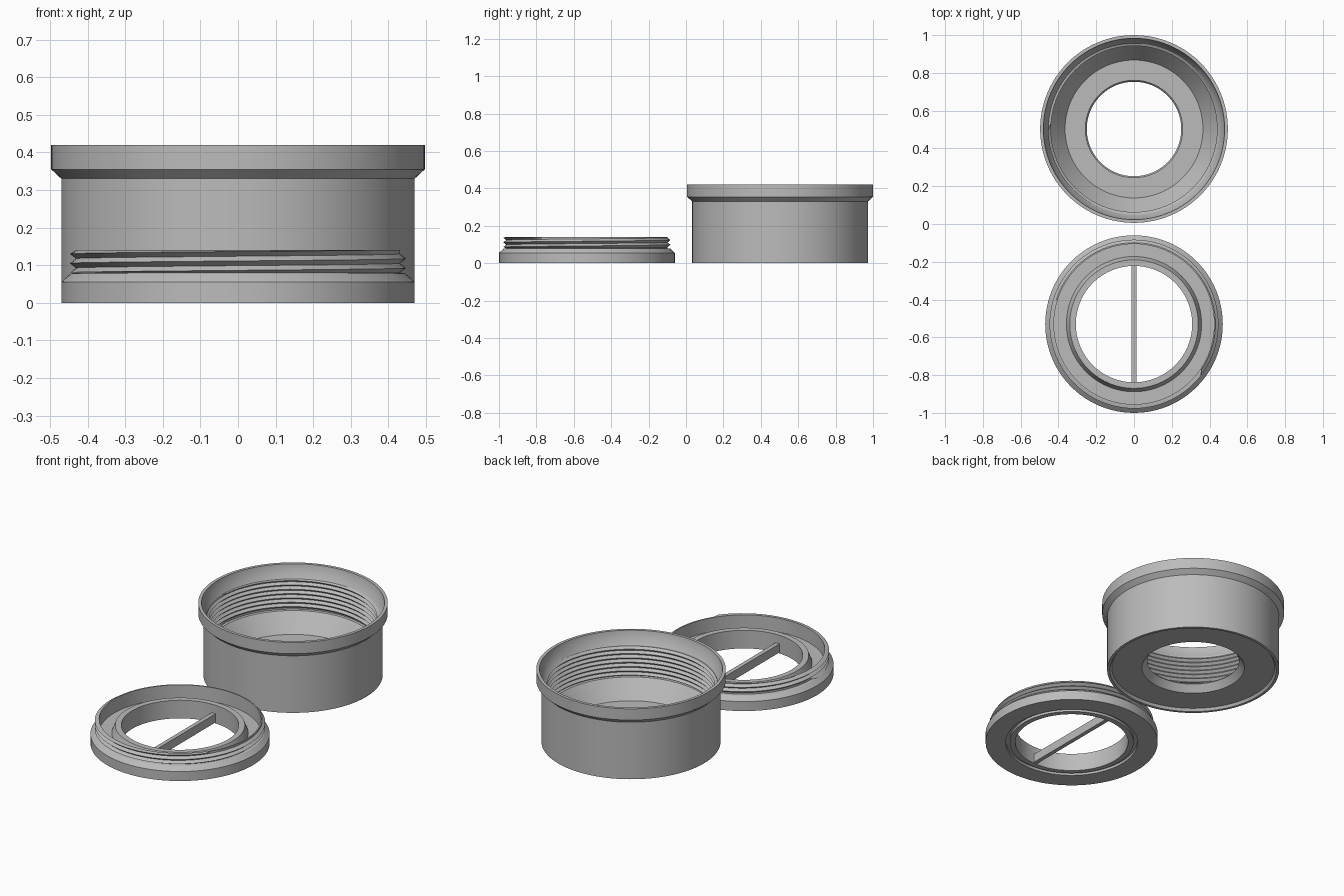
import bpy, bmesh, math

cube = bpy.data.objects.get("Cube")
if cube:
    bpy.data.objects.remove(cube)

# One plain grey plastic
grey = bpy.data.materials.new("grey_plastic")
grey.use_nodes = True
colour = (0.5, 0.5, 0.5, 1)
grey.diffuse_color = colour
grey.node_tree.nodes["Principled BSDF"].inputs["Base Color"].default_value = colour

SEGMENTS = 96


def finish(name, bm, location):
    bmesh.ops.remove_doubles(bm, verts=bm.verts, dist=1e-5)
    bmesh.ops.recalc_face_normals(bm, faces=bm.faces)
    mesh = bpy.data.meshes.new(name)
    bm.to_mesh(mesh)
    bm.free()
    mesh.materials.append(grey)
    obj = bpy.data.objects.new(name, mesh)
    obj.location = location
    bpy.context.collection.objects.link(obj)
    bpy.ops.object.select_all(action='DESELECT')
    obj.select_set(True)
    bpy.context.view_layer.objects.active = obj
    bpy.ops.object.shade_smooth_by_angle(angle=math.radians(25))
    return obj


def thread(low, high, root, crest, pitch, turn):
    """Profile of a helical thread at a given fraction of a turn, rising."""
    points = []
    for half in range(-2, 2 * math.ceil((high - low) / pitch) + 2):
        z = low + (half / 2 + turn) * pitch
        r = crest if half % 2 else root
        if not low < z < high:
            r = root
        points.append((r, min(max(z, low), high)))
    return points


def lathe(name, profile, location):
    """Revolve a closed profile that may vary with the turn."""
    bm = bmesh.new()
    columns = []
    for i in range(SEGMENTS + 1):
        a = math.tau * i / SEGMENTS
        columns.append([bm.verts.new((r * math.cos(a), r * math.sin(a), z))
                        for r, z in profile(i / SEGMENTS)])
    for left, right in zip(columns, columns[1:]):
        n = len(left)
        for j in range(n):
            k = (j + 1) % n
            bm.faces.new((left[j], right[j], right[k], left[k]))
    return finish(name, bm, location)


# Deep housing: collar outside, thread and funnel inside, recessed underside
def housing_profile(turn):
    outside = [(0.28, 0.015), (0.445, 0.015), (0.455, 0), (0.47, 0),
               (0.47, 0.33), (0.497, 0.355), (0.497, 0.42),
               (0.48, 0.42), (0.475, 0.385)]
    inside = thread(0.17, 0.345, 0.453, 0.44, 0.025, turn)[::-1]
    floor = [(0.44, 0.168), (0.365, 0.065), (0.258, 0.065), (0.25, 0.055)]
    return outside + inside + floor


# Flat screw ring: threaded wall, open channel and raised inner collar
def ring_profile(turn):
    underside = [(0.308, 0), (0.338, 0), (0.338, 0.015), (0.36, 0.015), (0.36, 0)]
    outside = [(0.47, 0), (0.47, 0.055), (0.445, 0.078)]
    wall = thread(0.08, 0.14, 0.431, 0.447, 0.025, turn)
    channel = [(0.424, 0.14), (0.424, 0.06), (0.358, 0.06),
               (0.34, 0.105), (0.308, 0.105)]
    return underside + outside + wall + channel


RING_Y = -0.53
lathe("threaded_housing", housing_profile, (0, 0.503, 0))
lathe("screw_ring", ring_profile, (0, RING_Y, 0))

# Grip bar across the ring opening
bm = bmesh.new()
bmesh.ops.create_cube(bm, size=1)
bmesh.ops.scale(bm, vec=(0.024, 0.62, 0.05), verts=bm.verts)
finish("grip_bar", bm, (0, RING_Y, 0.031))
